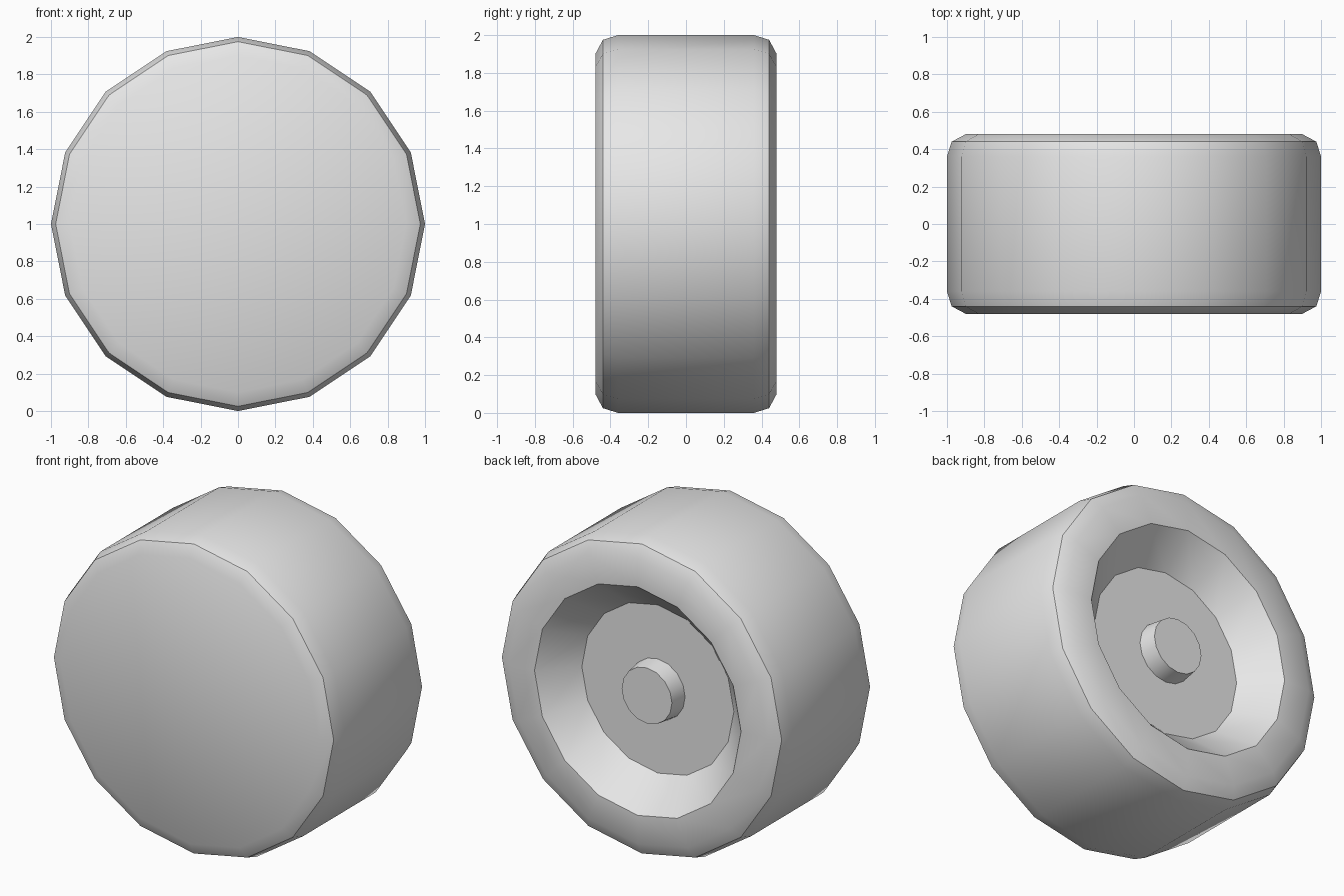
import bpy
import bmesh
import math

SIDES = 16

old = bpy.data.objects.get("Cube")
if old:
    bpy.data.objects.remove(old, do_unlink=True)

grey = bpy.data.materials.new("light_grey")
grey.use_nodes = True
grey.diffuse_color = (0.8, 0.8, 0.8, 1)
grey.node_tree.nodes["Principled BSDF"].inputs["Base Color"].default_value = (0.8, 0.8, 0.8, 1)


def lathe(name, profile):
    """Turn (radius, y) points around the axle and cap both ends."""
    bm = bmesh.new()
    rings = []
    for radius, y in profile:
        ring = []
        for i in range(SIDES):
            a = math.tau * i / SIDES
            ring.append(bm.verts.new((radius * math.cos(a), y, radius * math.sin(a))))
        rings.append(ring)
    for lower, upper in zip(rings, rings[1:]):
        for i in range(SIDES):
            j = (i + 1) % SIDES
            bm.faces.new((lower[i], lower[j], upper[j], upper[i]))
    bm.faces.new(rings[0])
    bm.faces.new(rings[-1])
    bmesh.ops.recalc_face_normals(bm, faces=bm.faces)
    mesh = bpy.data.meshes.new(name)
    bm.to_mesh(mesh)
    bm.free()
    mesh.materials.append(grey)
    obj = bpy.data.objects.new(name, mesh)
    obj.location.z = 1
    bpy.context.collection.objects.link(obj)
    bpy.ops.object.select_all(action='DESELECT')
    obj.select_set(True)
    bpy.context.view_layer.objects.active = obj
    bpy.ops.object.shade_smooth_by_angle(angle=math.radians(35))
    return obj


# Wheel: closed front, rounded shoulders, dished back, and a stub hub in the dish
shoulder = [(0.9, 0.48), (0.975, 0.44), (1.0, 0.36)]
front = [(r, -y) for r, y in shoulder]
back = shoulder[::-1]
dish = [(0.72, 0.48), (0.53, 0.28)]
hub = [(0.19, 0.28), (0.175, 0.39)]
lathe("wheel", front + back + dish + hub)
